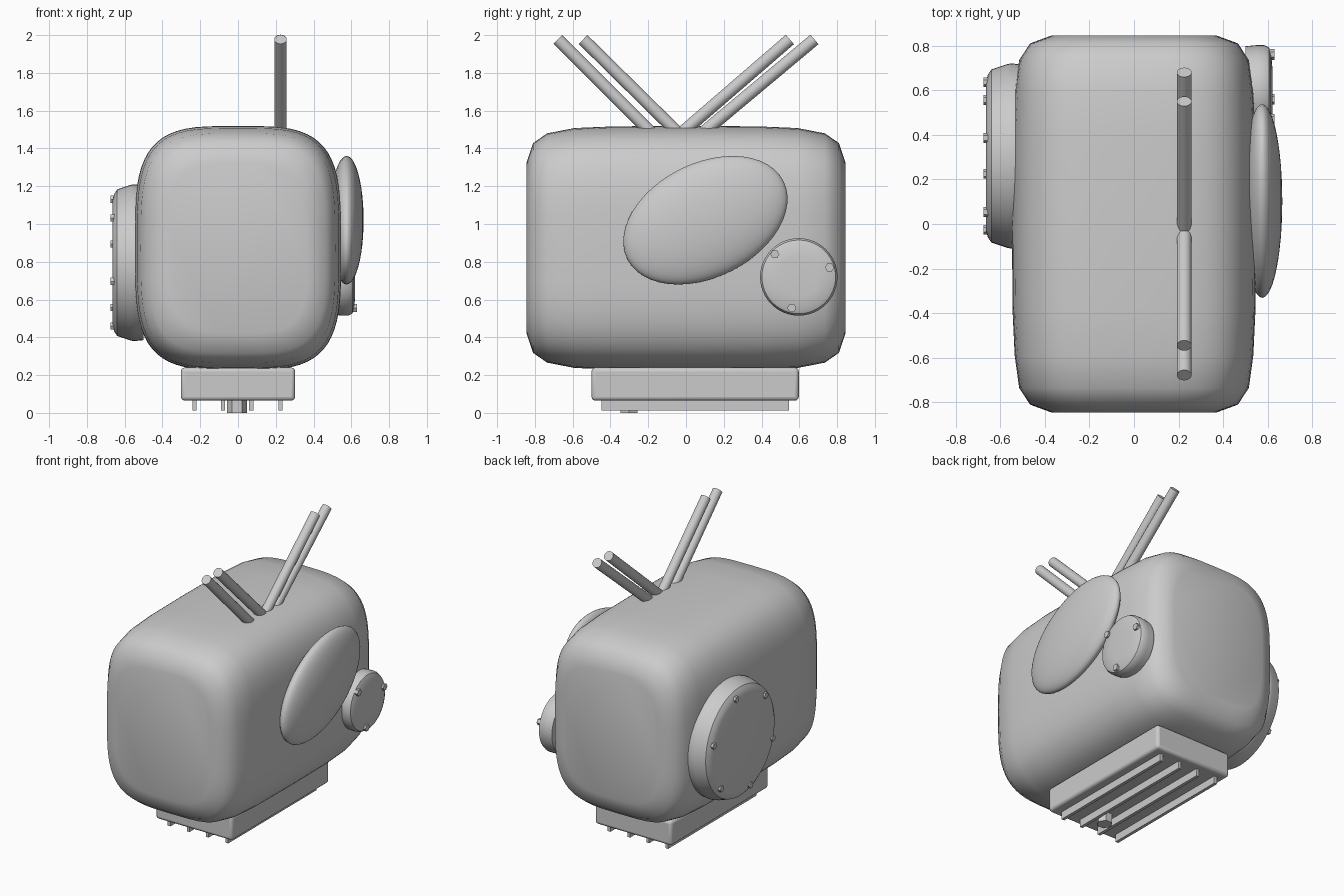
import bpy, bmesh
from math import sin, cos, pi, radians, copysign
from mathutils import Vector

if "Cube" in bpy.data.objects:
    bpy.data.objects.remove(bpy.data.objects["Cube"])


def finish(bm, name, angle=35):
    bmesh.ops.recalc_face_normals(bm, faces=bm.faces)
    me = bpy.data.meshes.new(name)
    bm.to_mesh(me)
    bm.free()
    ob = bpy.data.objects.new(name, me)
    bpy.context.collection.objects.link(ob)
    bpy.ops.object.select_all(action='DESELECT')
    ob.select_set(True)
    bpy.context.view_layer.objects.active = ob
    if angle:
        bpy.ops.object.shade_smooth_by_angle(angle=radians(angle))
    return ob


def loft(name, rings, angle=35):
    """Skin closed rings of points and cap both ends."""
    bm = bmesh.new()
    vs = [[bm.verts.new(p) for p in r] for r in rings]
    n = len(vs[0])
    for a, b in zip(vs, vs[1:]):
        for i in range(n):
            j = (i + 1) % n
            bm.faces.new((a[i], a[j], b[j], b[i]))
    bm.faces.new(vs[0])
    bm.faces.new(vs[-1])
    return finish(bm, name, angle)


def side_disc(name, cy, cz, profile, n=48, angle=30):
    """Disc facing along x; profile is a list of (x, radius)."""
    return loft(name, [[(x, cy + r * cos(2 * pi * i / n), cz + r * sin(2 * pi * i / n))
                        for i in range(n)] for x, r in profile], angle)


def rod(name, a, b, r, n=20):
    a, b = Vector(a), Vector(b)
    q = (b - a).to_track_quat('Z', 'Y')
    circle = [q @ Vector((r * cos(2 * pi * i / n), r * sin(2 * pi * i / n), 0)) for i in range(n)]
    return loft(name, [[p + v for v in circle] for p in (a, b)])


def box(name, lo, hi, bevel=0):
    bm = bmesh.new()
    bmesh.ops.create_cube(bm, size=1)
    lo, hi = Vector(lo), Vector(hi)
    for v in bm.verts:
        v.co = (lo + hi) / 2 + v.co * (hi - lo)
    ob = finish(bm, name, 0)
    if bevel:
        m = ob.modifiers.new("bevel", 'BEVEL')
        m.width, m.segments = bevel, 3
        bpy.ops.object.shade_smooth_by_angle(angle=radians(35))
    return ob


# Body: rounded-square section lofted along y with stepped rounded ends
def section(y, hx, hz, n=64, e=2 / 3.7):
    pts = []
    for i in range(n):
        c, s = cos(2 * pi * i / n), sin(2 * pi * i / n)
        pts.append((hx * copysign(abs(c) ** e, c), y, 0.873 + hz * copysign(abs(s) ** e, s)))
    return pts


half = [(0.845, 0.37, 0.45), (0.81, 0.466, 0.555), (0.735, 0.515, 0.607),
        (0.59, 0.535, 0.635), (0.38, 0.545, 0.644)]
stations = [(-y, a, b) for y, a, b in half] + [(0, 0.547, 0.646)] + half[::-1]
loft("body", [section(*s) for s in stations], 45)

# Antenna rods
for i, (y0, y1) in enumerate([(-0.15, -0.678), (-0.01, -0.545), (-0.06, 0.55), (0.05, 0.68)]):
    rod(f"antenna_rod_{i}", (0.225, y0, 1.45), (0.225, y1, 1.977), 0.033)

# Tilted oval dome on the right side
bm = bmesh.new()
bmesh.ops.create_uvsphere(bm, u_segments=48, v_segments=24, radius=1)
t = radians(26.6)
for v in bm.verts:
    x, y, z = v.co.z * 0.09, v.co.x * 0.462, v.co.y * 0.302
    v.co = (0.575 + x, 0.103 + y * cos(t) - z * sin(t), 1.02 + y * sin(t) + z * cos(t))
finish(bm, "oval_dome", 60)

# Small right disc with three bolts
side_disc("small_disc", 0.597, 0.72,
          [(0.5, 0.2), (0.55, 0.205), (0.585, 0.205), (0.605, 0.195), (0.614, 0.175), (0.62, 0.11)])
for i, (y, z) in enumerate([(0.47, 0.84), (0.76, 0.77), (0.56, 0.555)]):
    side_disc(f"small_disc_bolt_{i}", y, z, [(0.59, 0.024), (0.629, 0.024)], 6)

# Large left disc with a ring of six bolts
side_disc("large_disc", 0.305, 0.795,
          [(-0.5, 0.41), (-0.55, 0.415), (-0.568, 0.412), (-0.64, 0.388), (-0.655, 0.365), (-0.664, 0.335)], 56)
for i in range(6):
    a = radians(16.6 + 60 * i)
    side_disc(f"large_disc_bolt_{i}", 0.305 + 0.345 * cos(a), 0.795 + 0.345 * sin(a),
              [(-0.635, 0.022), (-0.674, 0.022)], 6)

# Base block with ribs and a hex stud underneath
box("base", (-0.302, -0.5, 0.065), (0.302, 0.597, 0.24), 0.02)
for i, x in enumerate((-0.23, -0.08, 0.07, 0.225)):
    box(f"base_rib_{i}", (x - 0.011, -0.447, 0.012), (x + 0.011, 0.545, 0.08))
rod("base_stud", (-0.005, -0.302, 0), (-0.005, -0.302, 0.08), 0.053, 6)
